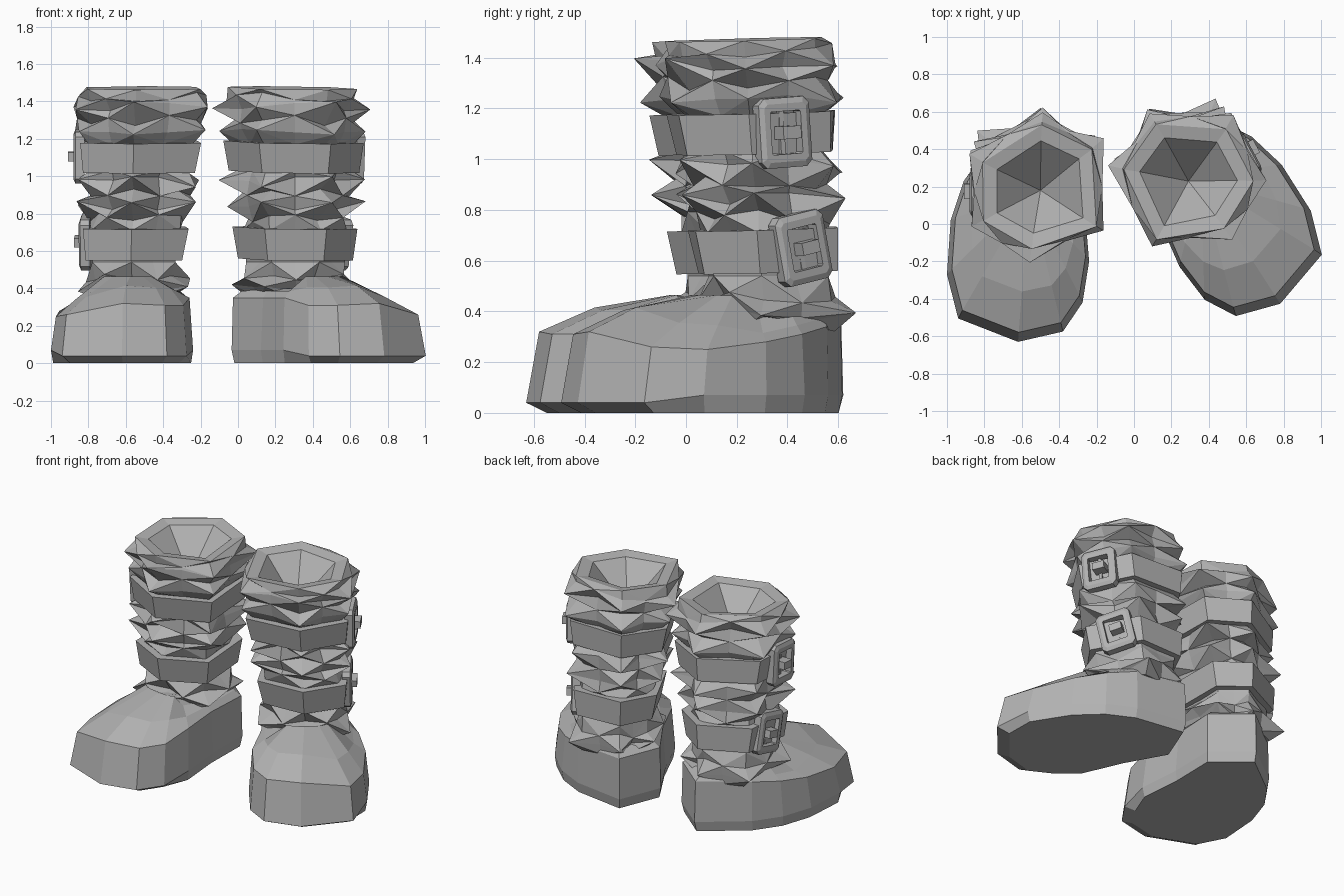
import bpy
import bmesh
import math
import random
from mathutils import Matrix, Vector

cube = bpy.data.objects.get("Cube")
if cube:
    bpy.data.objects.remove(cube, do_unlink=True)

grey = bpy.data.materials.new("plain grey")
grey.use_nodes = True
COLOUR = (0.45, 0.45, 0.45, 1)
grey.diffuse_color = COLOUR
grey.node_tree.nodes["Principled BSDF"].inputs["Base Color"].default_value = COLOUR

# Hexagonal leg sections, near the ankle and at the collar
LOW_Z, HIGH_Z = 0.62, 1.45
LOW = [(.50, .575), (.31, .44), (.295, .08), (.57, -.04), (.81, .08), (.79, .43)]
HIGH = [(.49, .565), (.20, .42), (.175, -.03), (.55, -.165), (.835, 0), (.84, .345)]
# Foot outline from the heel along the inner side, round the toe and back
FOOT = [(.50, .62), (.26, .42), (.265, .1), (.24, -.2), (.275, -.42), (.38, -.575),
        (.62, -.63), (.94, -.505), (1.0, -.27), (.98, .02), (.91, .23), (.79, .40)]
SHOULDER = [.35, .35, .35, .35, .31, .31, .32, .26, .25, .28, .31, .34]


def make(name, bm, place):
    bmesh.ops.transform(bm, matrix=place, verts=bm.verts)
    bmesh.ops.recalc_face_normals(bm, faces=bm.faces)
    mesh = bpy.data.meshes.new(name)
    bm.to_mesh(mesh)
    bm.free()
    mesh.materials.append(grey)
    obj = bpy.data.objects.new(name, mesh)
    bpy.context.collection.objects.link(obj)


def loft(bm, rings, closed=False, split=False):
    loops = [[bm.verts.new(p) for p in ring] for ring in rings]
    pairs = list(zip(loops, loops[1:]))
    if closed:
        pairs.append((loops[-1], loops[0]))
    for k, (a, b) in enumerate(pairs):
        for i in range(len(a)):
            j = (i + 1) % len(a)
            quad = (a[i], a[j], b[j], b[i])
            if not split:
                bm.faces.new(quad)
            elif (i + k) % 2:
                bm.faces.new(quad[:3])
                bm.faces.new((quad[0], quad[2], quad[3]))
            else:
                bm.faces.new((quad[0], quad[1], quad[3]))
                bm.faces.new(quad[1:])
    return loops


def leg_section(z, grow=0.0):
    t = (z - LOW_Z) / (HIGH_Z - LOW_Z)
    pts = [Vector(a).lerp(Vector(b), t) for a, b in zip(LOW, HIGH)]
    mid = sum(pts, Vector((0, 0))) / len(pts)
    return [(*(p + (p - mid).normalized() * grow), z) for p in pts]


def leg_section_fine(z, grow=0.0):
    six = [Vector(p) for p in leg_section(z, grow)]
    return [p for i, a in enumerate(six) for p in (a, (a + six[(i + 1) % 6]) / 2)]


def foot(name, place):
    ankle = Vector((.56, .22))
    sole, wall, shoulder, instep, top = [], [], [], [], []
    for (x, y), h in zip(FOOT, SHOULDER):
        p = Vector((x, y))
        toe = y < -.4
        heel = y > .35
        front = y < -.22
        inner = p.lerp(Vector((.6, 0)), .13 if toe else .03)
        sole.append((*inner, 0))
        wall.append((*p, .04 if toe else .07))
        s = p.lerp(ankle, .02 if heel else .06)
        shoulder.append((*s, h))
        d = (p - ankle).normalized()
        a = ankle + Vector((d.x * .23, d.y * .28))
        instep.append((*s.lerp(a, .42), h + (.095 if front else .035)))
        top.append((*a, .465 if front else .40))
    bm = bmesh.new()
    loops = loft(bm, [sole, wall, shoulder, instep, top])
    bm.faces.new(loops[0])
    bm.faces.new(loops[-1])
    make(name, bm, place)


def leg(name, place):
    # Crumpled leather: folds zigzag in and out around the leg, up to a plain rim
    rng = random.Random(11)
    rings = []
    levels = [.35, .40, .46, .54, .63, .71, .77, .84, .91, .97, 1.03, 1.10, 1.17,
              1.23, 1.30, 1.37, 1.43]
    for k, z in enumerate(levels):
        pts = leg_section_fine(z)
        mid = sum(pts, Vector()) / len(pts)
        strapped = .52 < z < .72 or 1.02 < z < 1.18
        ring = []
        for i, p in enumerate(pts):
            out = (p - mid).normalized()
            if strapped:
                ring.append(p - out * .035)
                continue
            fold = -.005 + (.03 if (i + k) % 2 else -.035) + rng.uniform(-.03, .025)
            fold += .02 if k % 2 else -.02
            if k == 0:
                fold = -.02
            elif z < .5:
                fold += .04 * abs(out.x) - .02 * max(out.y, 0)
            if z > 1.2:
                fold = fold * .8 + .01
            ring.append(p + out * fold + Vector((0, 0, rng.uniform(-.03, .03))))
        rings.append(ring)

    # Rim and funnel-shaped opening
    def tilt(ring, dz=0):
        return [Vector((x, y, z + dz + .03 * (y - .2))) for x, y, z in ring]
    rings.append(tilt(leg_section_fine(1.472, -.035)))
    bm = bmesh.new()
    loops = loft(bm, rings, split=True)
    bm.faces.new(loops[0])
    inner = [bm.verts.new(p) for p in tilt(leg_section(1.472, -.12), -.015)]
    tip = bm.verts.new((.5, .18, 1.2))
    rim = loops[-1]
    for i in range(6):
        j = (i + 1) % 6
        bm.faces.new((rim[2 * i], rim[2 * i + 1], rim[2 * j], inner[j], inner[i]))
        bm.faces.new((inner[i], inner[j], tip))
    make(name, bm, place)


def strap(name, place, low, high):
    def slope(ring):
        return [(x, y, z + .03 * (y - .1)) for x, y, z in ring]
    bm = bmesh.new()
    loft(bm, [slope(leg_section(low, .008)), slope(leg_section(high, .02)),
              slope(leg_section(high, -.06)), slope(leg_section(low, -.06))], closed=True)
    make(name, bm, place)


def buckle(name, place, centre, roll, yaw):
    def octagon(w, h, cut, x):
        return [(x, y, z) for y, z in (
            (w, h - cut), (w - cut, h), (cut - w, h), (-w, h - cut),
            (-w, cut - h), (cut - w, -h), (w - cut, -h), (w, cut - h))]
    bm = bmesh.new()
    loft(bm, [octagon(.113, .138, .025, -.03), octagon(.113, .138, .025, .02),
              octagon(.093, .115, .015, .03), octagon(.068, .085, .005, .03),
              octagon(.068, .085, .005, -.03)], closed=True)
    # Middle bar and the stubby prong on it
    for size, at in (((.02, .02, .18), (-.015, 0, 0)), ((.08, .08, .05), (.02, .01, 0))):
        bmesh.ops.create_cube(bm, size=1, matrix=Matrix.Translation(at) @ Matrix.Diagonal((*size, 1)))
    pose = (Matrix.Translation(centre) @ Matrix.Rotation(math.radians(yaw), 4, 'Z')
            @ Matrix.Rotation(math.radians(roll), 4, 'X'))
    make(name, bm, place @ pose)


def boot(side, place):
    foot(side + "_foot", place)
    leg(side + "_crumpled_leg", place)
    strap(side + "_upper_strap", place, 1.02, 1.18)
    strap(side + "_lower_strap", place, .55, .72)
    buckle(side + "_upper_buckle", place, (.85, .165, 1.105), 4, 0)
    buckle(side + "_lower_buckle", place, (.815, .265, .65), 12, 4)


# The right boot mirrors the left, which is turned outward
boot("right", Matrix.Diagonal((-1, 1, 1, 1)))
boot("left", Matrix.Translation((-.063, -.167, 0)) @ Matrix.Rotation(math.radians(28.4), 4, 'Z'))
